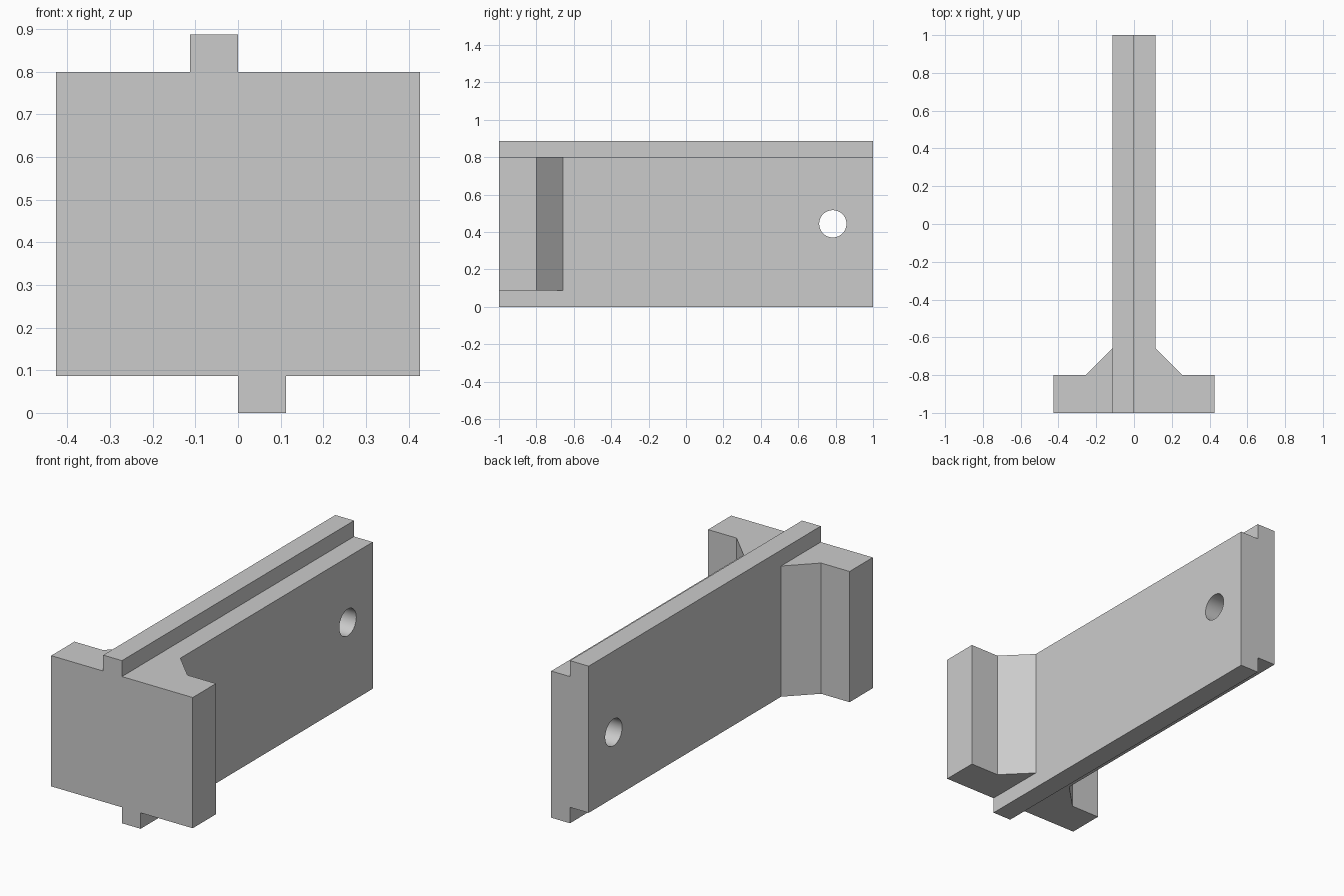
import bpy, bmesh, math
from mathutils import Matrix, Vector

default = bpy.data.objects.get("Cube")
if default:
    bpy.data.objects.remove(default, do_unlink=True)

grey = bpy.data.materials.new("plain grey")
grey.use_nodes = True
colour = (0.6, 0.6, 0.6, 1)
grey.diffuse_color = colour
grey.node_tree.nodes["Principled BSDF"].inputs["Base Color"].default_value = colour

HALF = 0.113                # half thickness of the plate
LOW, HIGH, TOP = 0.087, 0.8, 0.887


def add_object(name, bm):
    bmesh.ops.recalc_face_normals(bm, faces=bm.faces)
    mesh = bpy.data.meshes.new(name)
    bm.to_mesh(mesh)
    bm.free()
    mesh.materials.append(grey)
    obj = bpy.data.objects.new(name, mesh)
    bpy.context.collection.objects.link(obj)
    return obj


def prism(name, points, direction):
    """Extrude a flat outline along a direction."""
    bm = bmesh.new()
    face = bm.faces.new([bm.verts.new(p) for p in points])
    out = bmesh.ops.extrude_face_region(bm, geom=[face])
    moved = [v for v in out["geom"] if isinstance(v, bmesh.types.BMVert)]
    bmesh.ops.translate(bm, verts=moved, vec=Vector(direction))
    return add_object(name, bm)


def combine(target, other, operation):
    mod = target.modifiers.new(operation.title(), "BOOLEAN")
    mod.operation = operation
    mod.solver = "EXACT"
    mod.object = other
    bpy.context.view_layer.objects.active = target
    bpy.ops.object.modifier_apply(modifier=mod.name)
    bpy.data.objects.remove(other, do_unlink=True)


# Long plate with a half-thickness tongue above and another below
section = [(-HALF, LOW), (0, LOW), (0, 0), (HALF, 0),
           (HALF, HIGH), (0, HIGH), (0, TOP), (-HALF, TOP)]
plate = prism("stepped_plate", [(x, -1, z) for x, z in section], (0, 2, 0))

# Front head with chamfered shoulders on both sides
half_head = [(0.427, -1), (0.427, -0.8), (0.255, -0.8), (HALF, -0.658)]
outline = half_head + [(-x, y) for x, y in reversed(half_head)]
head = prism("front_head", [(x, y, LOW) for x, y in outline], (0, 0, HIGH - LOW))
combine(plate, head, "UNION")

# Round cross hole near the back
bm = bmesh.new()
bmesh.ops.create_cone(bm, cap_ends=True, segments=48, radius1=0.073,
                      radius2=0.073, depth=1,
                      matrix=Matrix.Translation((0, 0.785, 0.444))
                      @ Matrix.Rotation(math.pi / 2, 4, "Y"))
cutter = add_object("hole_cutter", bm)
cutter.hide_render = True
combine(plate, cutter, "DIFFERENCE")

bpy.ops.object.select_all(action="DESELECT")
plate.select_set(True)
bpy.context.view_layer.objects.active = plate
bpy.ops.object.shade_smooth_by_angle(angle=math.radians(30))
